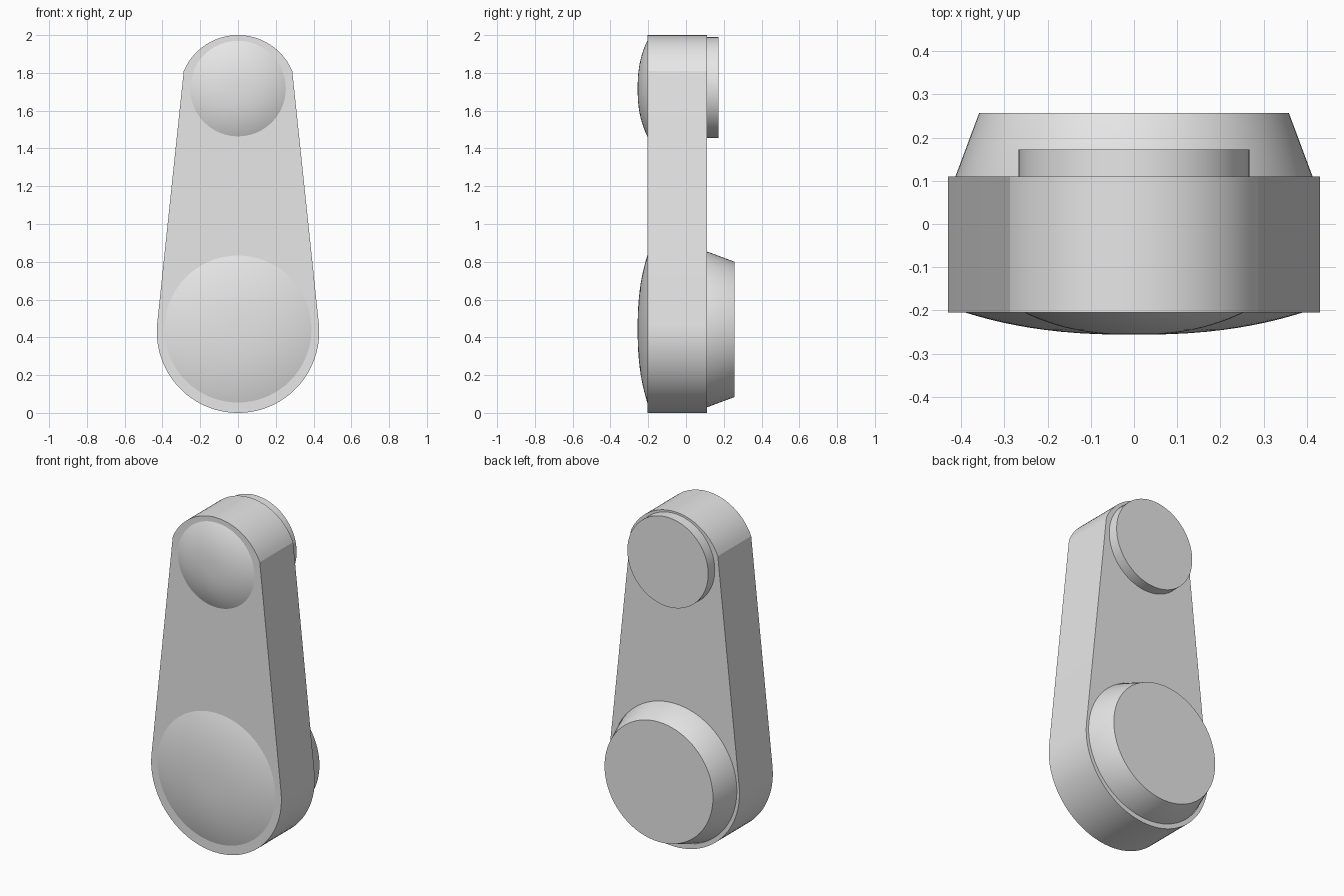
import bpy, bmesh
from math import sin, cos, pi, radians, asin

old = bpy.data.objects.get("Cube")
if old:
    bpy.data.objects.remove(old, do_unlink=True)

grey = bpy.data.materials.new("light grey")
grey.use_nodes = True
grey.diffuse_color = (0.8, 0.8, 0.8, 1)
grey.node_tree.nodes["Principled BSDF"].inputs["Base Color"].default_value = (0.8, 0.8, 0.8, 1)

SEG = 72
FRONT, BACK = -0.205, 0.11


def finish(name, bm, angle):
    """Turn a bmesh into a named object, smooth except at sharp edges."""
    bmesh.ops.recalc_face_normals(bm, faces=bm.faces)
    mesh = bpy.data.meshes.new(name)
    bm.to_mesh(mesh)
    bm.free()
    mesh.materials.append(grey)
    obj = bpy.data.objects.new(name, mesh)
    bpy.context.collection.objects.link(obj)
    bpy.ops.object.select_all(action='DESELECT')
    obj.select_set(True)
    bpy.context.view_layer.objects.active = obj
    bpy.ops.object.shade_smooth_by_angle(angle=radians(angle))


def lathe(name, z, profile):
    """Closed round part about a front-to-back axis; profile is (radius, y)."""
    bm = bmesh.new()
    rings = [[bm.verts.new((r * cos(2 * pi * i / SEG), y, z + r * sin(2 * pi * i / SEG)))
              for i in range(SEG)] for r, y in profile]
    for a, b in zip(rings, rings[1:]):
        for i in range(SEG):
            j = (i + 1) % SEG
            bm.faces.new((a[i], a[j], b[j], b[i]))
    bm.faces.new(rings[0])
    bm.faces.new(rings[-1])
    finish(name, bm, 30)


def dome(name, z, radius, height=0.051, steps=14):
    """Shallow rounded button bulging from the front face."""
    profile = [(radius, FRONT + 0.01)]
    for k in range(steps):
        t = sin(pi / 2 * (1 - k / steps))
        profile.append((radius * t, FRONT - height * (1 - t ** 2.4)))
    lathe(name, z, profile)


def arc(z, r, start, end, steps):
    return [(r * cos(start + (end - start) * i / steps),
             z + r * sin(start + (end - start) * i / steps)) for i in range(steps + 1)]


# Tapered arm with a wide round foot and a shallower round head
corner = asin(0.122 / 0.312)
tilt = radians(5)
outline = arc(1.688, 0.312, corner, pi - corner, 32) + arc(0.43, 0.43, pi - tilt, 2 * pi + tilt, 48)
bm = bmesh.new()
face = bm.faces.new([bm.verts.new((x, FRONT, z)) for x, z in outline])
ext = bmesh.ops.extrude_face_region(bm, geom=[face], use_keep_orig=True)
moved = [v for v in ext["geom"] if isinstance(v, bmesh.types.BMVert)]
bmesh.ops.translate(bm, verts=moved, vec=(0, BACK - FRONT, 0))
finish("arm_body", bm, 12)

# Front buttons
dome("upper_front_dome", 1.717, 0.253)
dome("lower_front_dome", 0.444, 0.389)

# Back disc and tapered boss
lathe("upper_back_disc", 1.722, [(0.267, BACK - 0.01), (0.267, 0.172)])
lathe("lower_back_boss", 0.442, [(0.413, BACK - 0.01), (0.413, BACK), (0.358, 0.257)])
